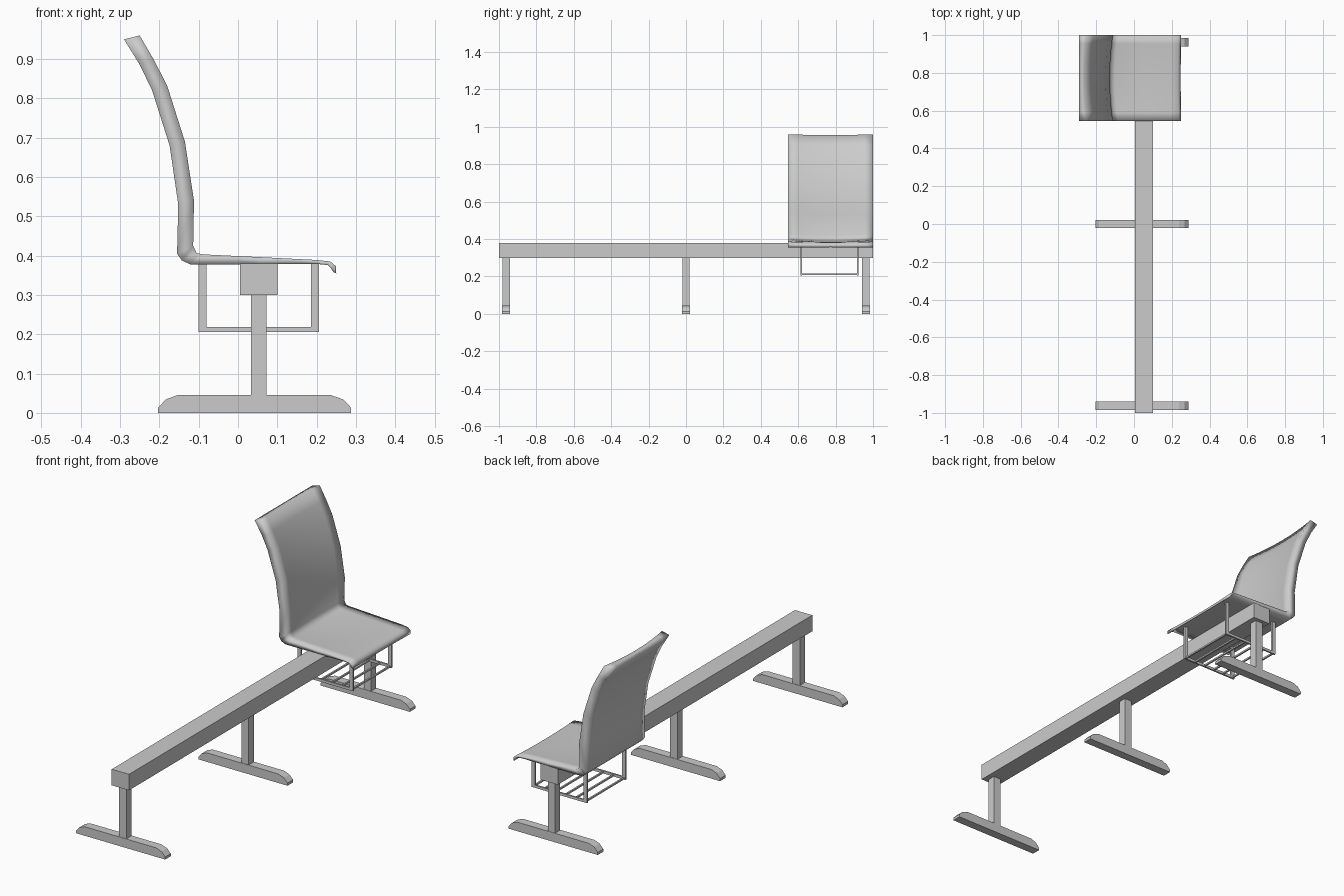
import bpy, bmesh
from mathutils import Vector

if "Cube" in bpy.data.objects:
    bpy.data.objects.remove(bpy.data.objects["Cube"])


def finish(name, bm, smooth=False):
    bmesh.ops.recalc_face_normals(bm, faces=bm.faces)
    me = bpy.data.meshes.new(name)
    bm.to_mesh(me)
    bm.free()
    ob = bpy.data.objects.new(name, me)
    bpy.context.collection.objects.link(ob)
    if smooth:
        for p in me.polygons:
            p.use_smooth = True
    return ob


def box(name, x0, x1, y0, y1, z0, z1):
    bm = bmesh.new()
    bmesh.ops.create_cube(bm, size=1)
    for v in bm.verts:
        v.co = Vector(((x0 + x1) / 2 + v.co.x * (x1 - x0),
                       (y0 + y1) / 2 + v.co.y * (y1 - y0),
                       (z0 + z1) / 2 + v.co.z * (z1 - z0)))
    return finish(name, bm)


def prism(name, pts, y0, y1):
    bm = bmesh.new()
    face = bm.faces.new([bm.verts.new((x, y0, z)) for x, z in pts])
    ext = bmesh.ops.extrude_face_region(bm, geom=[face])["geom"]
    bmesh.ops.translate(bm, vec=(0, y1 - y0, 0),
                        verts=[v for v in ext if isinstance(v, bmesh.types.BMVert)])
    return finish(name, bm)


# Long support beam
box("beam", 0.005, 0.10, -1, 1, 0.30, 0.38)

# Three posts with chamfered feet
foot = [(-0.203, 0), (0.288, 0), (0.288, 0.013), (0.268, 0.034), (0.237, 0.045),
        (-0.155, 0.045), (-0.184, 0.034), (-0.203, 0.013)]
for i, y in enumerate((-0.962, 0.0, 0.962)):
    prism(f"foot_{i + 1}", foot, y - 0.022, y + 0.022)
    box(f"post_{i + 1}", 0.033, 0.073, y - 0.02, y + 0.02, 0.045, 0.30)

# Seat shell: (front/top point, rear/bottom point) from the back's top to the lip
section = [
    ((-0.250, 0.960), (-0.290, 0.950)), ((-0.215, 0.900), (-0.252, 0.889)),
    ((-0.180, 0.832), (-0.219, 0.822)), ((-0.135, 0.690), (-0.174, 0.680)),
    ((-0.112, 0.540), (-0.152, 0.530)), ((-0.114, 0.425), (-0.155, 0.405)),
    ((-0.105, 0.406), (-0.143, 0.388)), ((-0.085, 0.403), (-0.122, 0.378)),
    ((0.060, 0.396), (0.060, 0.378)), ((0.200, 0.389), (0.200, 0.379)),
    ((0.235, 0.385), (0.228, 0.376)), ((0.249, 0.373), (0.236, 0.368)),
    ((0.250, 0.355), (0.243, 0.358)),
]
steps, ya, yb, dish = 10, 0.545, 1.0, 0.4
bm = bmesh.new()
front, rear = [], []
for f, r in section:
    frow, rrow = [], []
    for j in range(steps + 1):
        t = j / steps
        y = ya + (yb - ya) * t
        k = dish * (1 - (2 * t - 1) ** 2)  # shallow dish across the width
        frow.append(bm.verts.new((f[0] + (r[0] - f[0]) * k, y, f[1] + (r[1] - f[1]) * k)))
        rrow.append(bm.verts.new((r[0], y, r[1])))
    front.append(frow)
    rear.append(rrow)
for i in range(len(section) - 1):
    for rows in (front, rear):
        for j in range(steps):
            bm.faces.new((rows[i][j], rows[i][j + 1], rows[i + 1][j + 1], rows[i + 1][j]))
    for j in (0, steps):
        bm.faces.new((front[i][j], front[i + 1][j], rear[i + 1][j], rear[i][j]))
for i in (0, -1):
    for j in range(steps):
        bm.faces.new((front[i][j], front[i][j + 1], rear[i][j + 1], rear[i][j]))
finish("seat_shell", bm, smooth=True)

# Under-seat rack: two U frames joined by thin rods
for side, y in (("near", 0.615), ("far", 0.917)):
    box(f"rack_{side}_rail", -0.10, 0.205, y - 0.004, y + 0.004, 0.206, 0.219)
    for end, x in (("rear", -0.09), ("front", 0.196)):
        box(f"rack_{side}_{end}_upright", x - 0.01, x + 0.01, y - 0.004, y + 0.004, 0.206, 0.382)
for i in range(6):
    x = -0.09 + i * 0.286 / 5
    box(f"rack_rod_{i + 1}", x - 0.004, x + 0.004, 0.615, 0.917, 0.208, 0.216)
